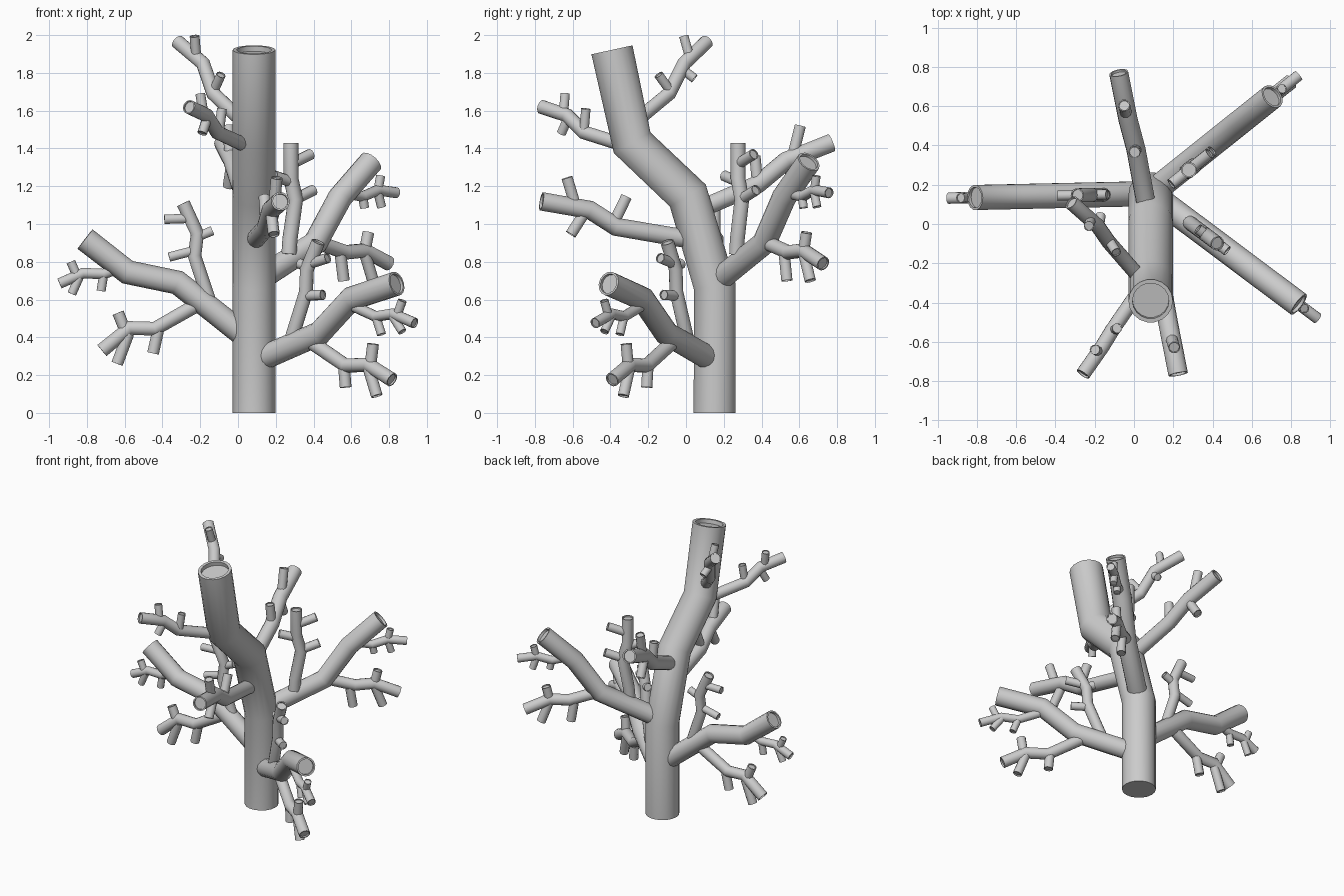
import bpy, bmesh, math
from mathutils import Vector


def tube(name, pts, r, sides=14):
    """Round limb swept along pts, flat base, shallow recessed cut at the tip."""
    pts = [Vector(p) for p in pts]
    n = len(pts)
    dirs = [(pts[i + 1] - pts[i]).normalized() for i in range(n - 1)]
    tans = [dirs[0]] + [(dirs[i - 1] + dirs[i]).normalized() for i in range(1, n - 1)] + [dirs[-1]]
    bm = bmesh.new()
    ref = Vector((1, 0, 0)) if abs(dirs[0].x) < 0.8 else Vector((0, 1, 0))

    def ring(c, t, rad):
        u = (ref - t * ref.dot(t)).normalized()
        v = t.cross(u)
        out = []
        for k in range(sides):
            a = 2 * math.pi * k / sides
            out.append(bm.verts.new(c + (u * math.cos(a) + v * math.sin(a)) * rad))
        return out, u

    rings = []
    for p, t in zip(pts, tans):
        rg, ref = ring(p, t, r)
        rings.append(rg)
    rings.append(ring(pts[-1], tans[-1], r * 0.82)[0])
    rings.append(ring(pts[-1] - tans[-1] * r * 0.25, tans[-1], r * 0.82)[0])
    for a, b in zip(rings, rings[1:]):
        for k in range(sides):
            j = (k + 1) % sides
            bm.faces.new((a[k], a[j], b[j], b[k]))
    bm.faces.new(list(reversed(rings[0])))
    bm.faces.new(rings[-1])
    me = bpy.data.meshes.new(name)
    bm.to_mesh(me)
    bm.free()
    ob = bpy.data.objects.new(name, me)
    bpy.context.collection.objects.link(ob)
    bpy.ops.object.select_all(action='DESELECT')
    ob.select_set(True)
    bpy.context.view_layer.objects.active = ob
    bpy.ops.object.shade_smooth_by_angle(angle=math.radians(40))


def limb(name, pts, r, twigs, twig_r, place=lambda p: p):
    """A branch plus short twigs given as (start, end) pairs."""
    tube(name, [place(p) for p in pts], r)
    for i, (a, b) in enumerate(twigs):
        tube(f"{name}_twig_{i + 1}", [place(a), place(b)], twig_r, 10)


def plane(end, dy=0.0):
    """Map front-view (x, z) into the vertical plane from trunk to end."""
    slope = (end[1] - 0.155) / (end[0] - 0.085)
    return lambda p: (p[0], 0.155 + slope * (p[0] - 0.085) + dy, p[1])


# Trunk
tube("trunk", [(0.085, 0.152, 0), (0.085, 0.152, 0.67), (0.085, 0.01, 1.15),
               (0.085, -0.285, 1.43), (0.085, -0.392, 1.922)], 0.113, 18)

# Left bough with three branches
P = plane((-0.81, 0.135))
limb("left_bough", [(0.085, 0.37), (-0.32, 0.69), (-0.585, 0.745), (-0.81, 0.92)], 0.065, [], 0, P)
limb("left_upper_branch", [(-0.14, 0.56), (-0.23, 0.83), (-0.215, 0.95), (-0.29, 1.11)], 0.036,
     [((-0.25, 1.03), (-0.39, 1.025)), ((-0.23, 0.86), (-0.365, 0.825)),
      ((-0.22, 0.93), (-0.135, 0.965))], 0.026, P)
limb("left_lower_branch", [(-0.22, 0.57), (-0.44, 0.445), (-0.575, 0.45), (-0.72, 0.33)], 0.039,
     [((-0.59, 0.42), (-0.635, 0.53)), ((-0.42, 0.45), (-0.45, 0.315)),
      ((-0.58, 0.42), (-0.64, 0.26))], 0.031, P)
limb("left_outer_branch", [(-0.6, 0.78), (-0.71, 0.735), (-0.82, 0.74), (-0.945, 0.685)], 0.029,
     [((-0.85, 0.72), (-0.885, 0.8)), ((-0.71, 0.74), (-0.725, 0.645)),
      ((-0.84, 0.72), (-0.88, 0.63))], 0.024, P)

# Front right bough with three branches
P = plane((0.84, -0.41))
limb("front_bough", [(0.085, 0.27), (0.43, 0.42), (0.60, 0.605), (0.84, 0.685)], 0.065, [], 0, P)
limb("front_upper_branch", [(0.27, 0.35), (0.36, 0.64), (0.365, 0.76), (0.425, 0.905)], 0.037,
     [((0.38, 0.79), (0.475, 0.82)), ((0.35, 0.62), (0.45, 0.625)),
      ((0.38, 0.77), (0.325, 0.79))], 0.028, P)
limb("front_lower_branch", [(0.38, 0.38), (0.57, 0.25), (0.69, 0.255), (0.815, 0.175)], 0.039,
     [((0.70, 0.24), (0.715, 0.365)), ((0.56, 0.26), (0.57, 0.135)),
      ((0.69, 0.24), (0.735, 0.09))], 0.031, P)
limb("front_outer_branch", [(0.6, 0.57), (0.73, 0.51), (0.82, 0.525), (0.935, 0.475)], 0.029,
     [((0.84, 0.51), (0.87, 0.595)), ((0.73, 0.51), (0.76, 0.415)),
      ((0.82, 0.51), (0.87, 0.43))], 0.024, P)

# Back right bough with three branches
P = plane((0.705, 0.65))
limb("back_bough", [(0.085, 0.69), (0.41, 0.90), (0.54, 1.14), (0.705, 1.33)], 0.065, [], 0, P)
limb("back_upper_branch", [(0.27, 0.84), (0.275, 0.92), (0.305, 1.13), (0.28, 1.24), (0.28, 1.43)], 0.04,
     [((0.285, 1.32), (0.385, 1.37)), ((0.30, 1.13), (0.40, 1.18)),
      ((0.29, 1.22), (0.19, 1.255))], 0.03, plane((0.705, 0.65), -0.035))
limb("back_lower_branch", [(0.40, 0.91), (0.57, 0.85), (0.67, 0.86), (0.80, 0.79)], 0.039,
     [((0.67, 0.85), (0.69, 0.955)), ((0.54, 0.86), (0.56, 0.7)),
      ((0.67, 0.85), (0.715, 0.7))], 0.031, P)
limb("back_outer_branch", [(0.55, 1.17), (0.66, 1.145), (0.74, 1.18), (0.84, 1.165)], 0.029,
     [((0.74, 1.17), (0.755, 1.255)), ((0.66, 1.15), (0.67, 1.085)),
      ((0.74, 1.17), (0.76, 1.09))], 0.024, P)

# Middle and upper branches springing straight from the trunk
limb("rear_middle_branch", [(0.075, 0.03, 1.06), (0.01, 0.38, 1.21), (-0.03, 0.53, 1.335), (-0.078, 0.77, 1.43)], 0.049,
     [((-0.04, 0.56, 1.34), (-0.05, 0.605, 1.52)), ((0.01, 0.38, 1.2), (0.003, 0.365, 1.36)),
      ((-0.03, 0.52, 1.33), (-0.05, 0.6, 1.2))], 0.031)
limb("front_middle_branch", [(0.085, 0.07, 0.91), (0.15, -0.37, 0.985), (0.175, -0.51, 1.075), (0.225, -0.765, 1.12)], 0.05,
     [((0.19, -0.58, 1.08), (0.205, -0.63, 1.245)), ((0.15, -0.39, 0.99), (0.14, -0.315, 1.145)),
      ((0.175, -0.53, 1.07), (0.19, -0.61, 0.945))], 0.031)
limb("front_upper_limb", [(0.075, -0.27, 1.4), (-0.11, -0.54, 1.485), (-0.165, -0.63, 1.575), (-0.26, -0.765, 1.62)], 0.038,
     [((-0.18, -0.65, 1.57), (-0.2, -0.64, 1.69)), ((-0.1, -0.54, 1.49), (-0.085, -0.53, 1.61)),
      ((-0.16, -0.62, 1.57), (-0.19, -0.66, 1.48))], 0.026)
limb("rear_upper_limb", [(0.07, -0.32, 1.5), (-0.13, -0.09, 1.69), (-0.185, -0.01, 1.85), (-0.32, 0.11, 1.965)], 0.038,
     [((-0.22, 0.02, 1.88), (-0.23, -0.012, 1.995)), ((-0.13, -0.08, 1.7), (-0.09, -0.145, 1.79)),
      ((-0.18, -0.02, 1.82), (-0.17, 0.045, 1.77))], 0.026)
